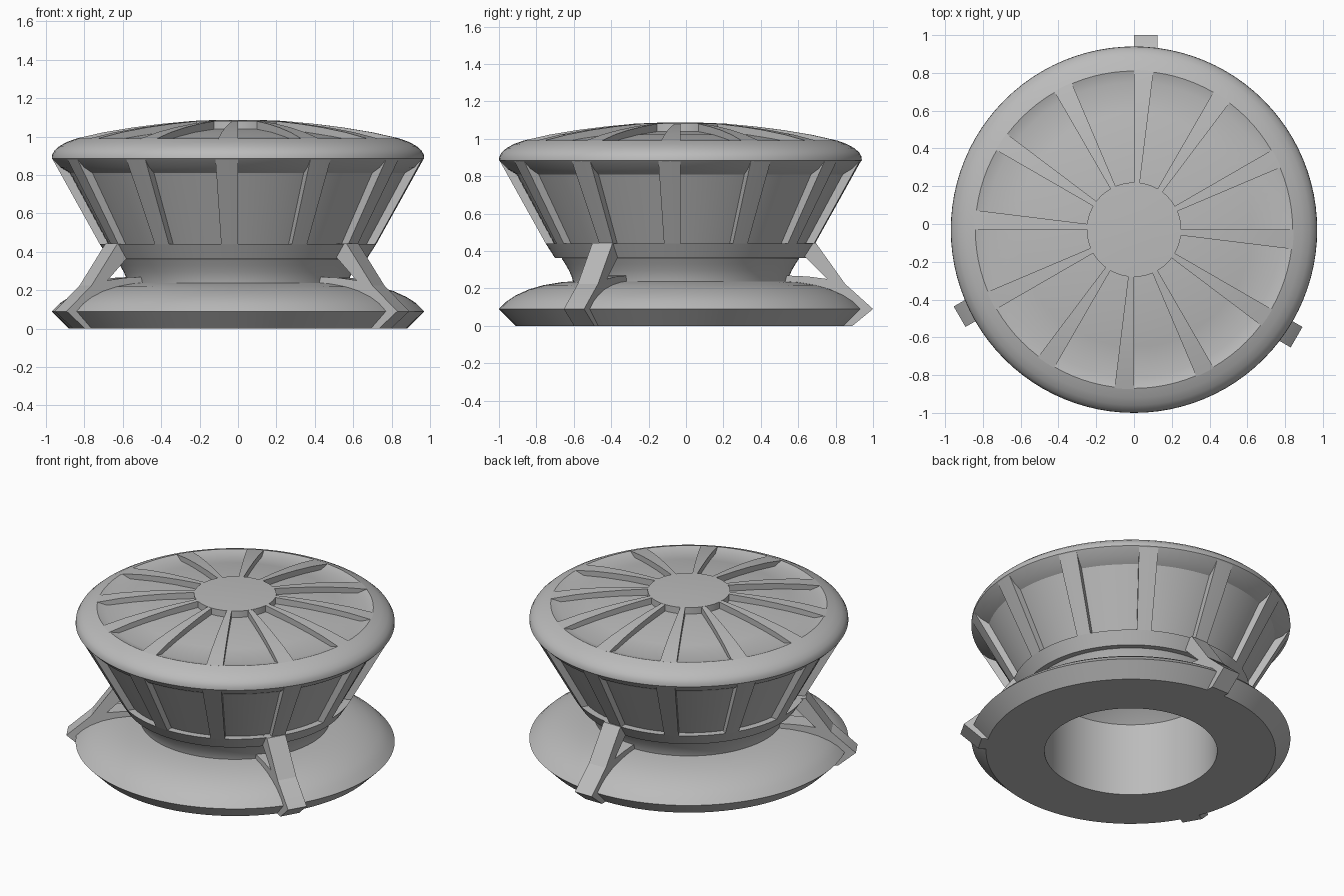
import bpy, bmesh
from math import sin, cos, radians, pi
from mathutils import Vector

if "Cube" in bpy.data.objects:
    bpy.data.objects.remove(bpy.data.objects["Cube"], do_unlink=True)

CENTRE_Y = -0.03
RIB_ANGLE = radians(7)

grey = bpy.data.materials.new("plain_grey")
grey.use_nodes = True
colour = (0.5, 0.5, 0.5, 1)
grey.diffuse_color = colour
grey.node_tree.nodes["Principled BSDF"].inputs["Base Color"].default_value = colour


def finish(name, bm):
    bmesh.ops.remove_doubles(bm, verts=bm.verts, dist=1e-5)
    bmesh.ops.recalc_face_normals(bm, faces=bm.faces)
    mesh = bpy.data.meshes.new(name)
    bm.to_mesh(mesh)
    bm.free()
    mesh.materials.append(grey)
    obj = bpy.data.objects.new(name, mesh)
    obj.location.y = CENTRE_Y
    bpy.context.collection.objects.link(obj)
    bpy.ops.object.select_all(action='DESELECT')
    obj.select_set(True)
    bpy.context.view_layer.objects.active = obj
    bpy.ops.object.shade_smooth_by_angle(angle=radians(28))
    return obj


def sweep(bm, profile, start, end, steps, closed=True):
    """Turn an (r, z) profile about the vertical axis."""
    full = abs(end - start) > 2 * pi - 0.001
    rings = []
    for i in range(steps if full else steps + 1):
        a = start + (end - start) * i / steps
        rings.append([bm.verts.new((r * cos(a), r * sin(a), z)) for r, z in profile])
    n = len(profile)
    for i in range(steps):
        a, b = rings[i], rings[(i + 1) % len(rings)]
        for j in range(n if closed else n - 1):
            k = (j + 1) % n
            if profile[j][0] == 0:
                bm.faces.new((a[j], a[k], b[k]))
            elif profile[k][0] == 0:
                bm.faces.new((a[j], a[k], b[j]))
            else:
                bm.faces.new((a[j], a[k], b[k], b[j]))
    if not full:
        bm.faces.new(rings[0])
        bm.faces.new(rings[-1])


def lathe(name, profile, closed=True):
    bm = bmesh.new()
    sweep(bm, profile, 0, 2 * pi, 96, closed)
    bmesh.ops.delete(bm, geom=[v for v in bm.verts if not v.link_faces], context='VERTS')
    return finish(name, bm)


def wedges(name, profile):
    bm = bmesh.new()
    for i in range(12):
        a = i * pi / 6
        sweep(bm, profile, a - RIB_ANGLE, a, 2)
    return finish(name, bm)


# Hollow base with a domed flange and a flared neck
lathe("base", [(0.525, 0), (0.88, 0), (0.97, 0.09), (0.93, 0.13), (0.88, 0.163),
               (0.81, 0.195), (0.73, 0.218), (0.64, 0.233), (0.575, 0.238),
               (0.58, 0.26), (0.595, 0.295), (0.615, 0.33), (0.635, 0.36),
               (0.525, 0.49)])

# Bowl with recessed wall, collar, rounded rim and sunken top panels
lathe("bowl", [(0, 0.76), (0.3, 0.68), (0.525, 0.49), (0.63, 0.362), (0.67, 0.362),
               (0.72, 0.44), (0.675, 0.44), (0.875, 0.81), (0.925, 0.84), (0.97, 0.885),
               (0.968, 0.905), (0.955, 0.928), (0.93, 0.95), (0.89, 0.972),
               (0.84, 0.99), (0.78, 0.972), (0.62, 1.0), (0.45, 1.022),
               (0.25, 1.038), (0, 1.042)], closed=False)

# Raised disc in the middle of the top
lathe("top_disc", [(0, 1.03), (0.25, 1.03), (0.25, 1.081), (0.12, 1.086), (0, 1.087)],
      closed=False)

# Ribs on the top and struts round the side
wedges("top_ribs", [(0.24, 1.03), (0.24, 1.081), (0.4, 1.066), (0.55, 1.047),
                    (0.7, 1.022), (0.845, 0.989), (0.8, 0.96), (0.5, 1.0)])
wedges("side_struts", [(0.66, 0.435), (0.72, 0.44), (0.966, 0.882), (0.87, 0.82)])

# Three bent legs, each a strut and a foot strip
LEG_WIDTH = 0.125
strut = [(0.88, 0.225), (0.725, 0.442), (0.66, 0.442), (0.66, 0.375), (0.79, 0.245)]
foot = [(0.92, 0), (1.03, 0.09), (0.88, 0.225), (0.79, 0.25), (0.68, 0.264),
        (0.55, 0.27), (0.55, 0.2), (0.8, 0.1), (0.86, 0)]
for part, outline in (("leg_strut", strut), ("leg_foot", foot)):
    bm = bmesh.new()
    for i in range(3):
        a = radians(90 + 120 * i)
        radial = Vector((cos(a), sin(a), 0))
        across = Vector((sin(a), -cos(a), 0)) * LEG_WIDTH
        face = bm.faces.new([bm.verts.new(radial * r + Vector((0, 0, z))) for r, z in outline])
        new = bmesh.ops.extrude_face_region(bm, geom=[face], use_keep_orig=True)["geom"]
        bmesh.ops.translate(bm, vec=across,
                            verts=[g for g in new if isinstance(g, bmesh.types.BMVert)])
    finish(part, bm)
